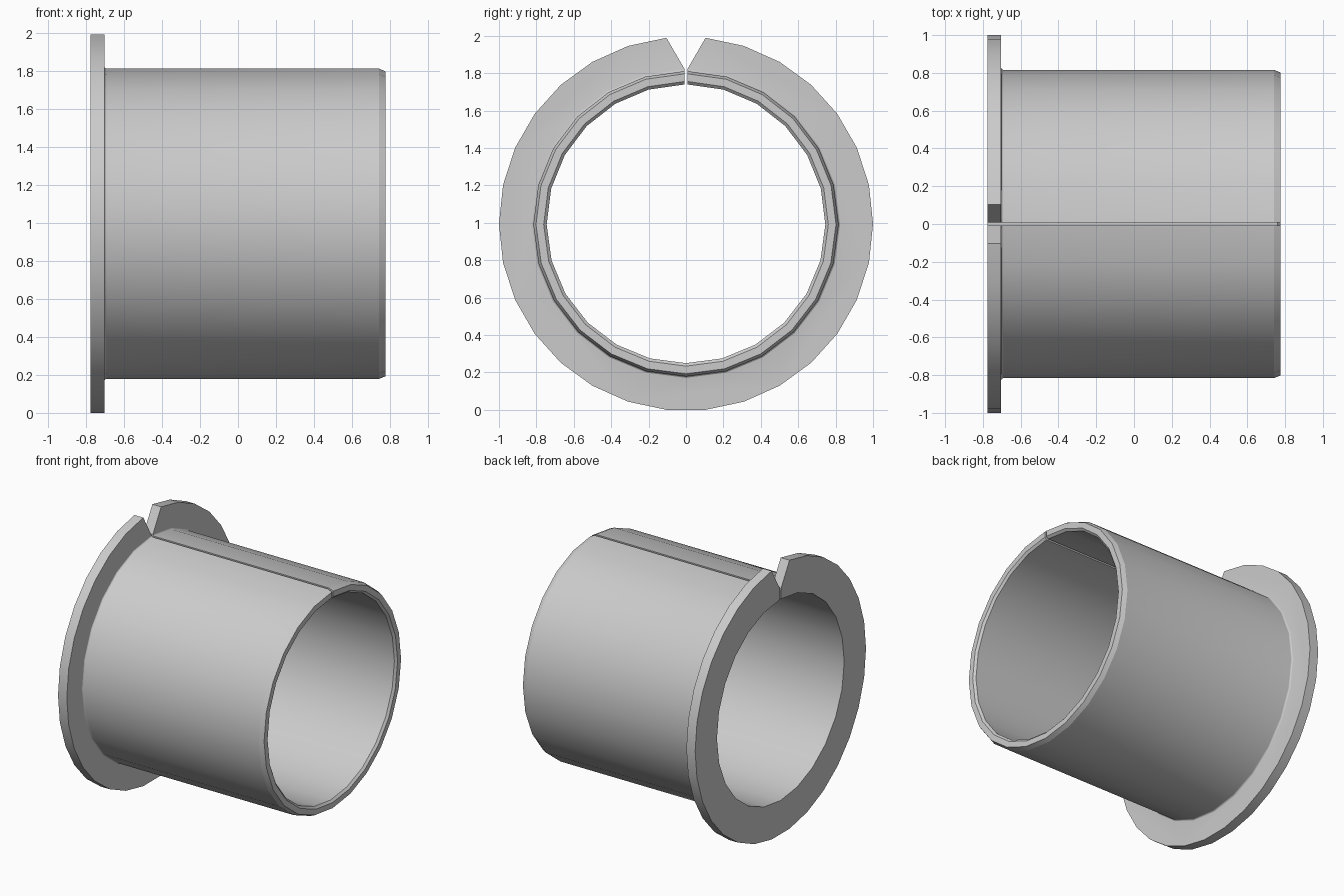
import bpy, bmesh, math

cube = bpy.data.objects.get("Cube")
if cube:
    bpy.data.objects.remove(cube, do_unlink=True)

CZ = math.cos(math.radians(6))      # axis height, flange flat rests on the floor
SLIT = math.asin(0.008 / 0.815)     # half angle of the slit
X_BACK, X_FACE, X_END = -0.775, -0.703, 0.775

grey = bpy.data.materials.new("light grey")
grey.use_nodes = True
colour = (0.6, 0.6, 0.6, 1)
grey.diffuse_color = colour
grey.node_tree.nodes["Principled BSDF"].inputs["Base Color"].default_value = colour

bm = bmesh.new()


def arc(x, r, half_gap, segments):
    """Ring of vertices around the x axis, open at the top."""
    start = math.pi / 2 + half_gap
    step = (2 * math.pi - 2 * half_gap) / segments
    return [bm.verts.new((x, r * math.cos(start + i * step),
                          CZ + r * math.sin(start + i * step)))
            for i in range(segments + 1)]


def bridge(a, b):
    for i in range(len(a) - 1):
        bm.faces.new((a[i], a[i + 1], b[i + 1], b[i]))


# Sleeve cross-section: bore, chamfered end, outside, small fillet, flange back
fillet = [(X_FACE + 0.012 * (1 - math.sin(t)), 0.828 - 0.012 * math.cos(t))
          for t in (math.radians(d) for d in (0, 22.5, 45, 67.5, 90))]
fillet = [(x, r) for x, r in fillet]
profile = [(X_BACK, 0.745), (X_END - 0.015, 0.745), (X_END, 0.761),
           (X_END, 0.802), (X_END - 0.033, 0.816)] + fillet + [(X_BACK, 0.828)]
rings = [arc(x, r, SLIT, 24) for x, r in profile]
for a, b in zip(rings[:-2], rings[1:-1]):
    bridge(a, b)
bridge(rings[-1], rings[0])

# Flange rim and its two flat sides, with a V notch at the top
rim_back = arc(X_BACK, 1.0, math.radians(6), 29)
rim_face = arc(X_FACE, 1.0, math.radians(6), 29)
bridge(rim_back, rim_face)
bm.faces.new(rim_back + rings[-1][::-1])
bm.faces.new(rim_face + rings[-2][::-1])

# Slit walls and notch walls
for end in (0, -1):
    bm.faces.new([ring[end] for ring in rings])
    bm.faces.new((rings[-1][end], rings[-2][end], rim_face[end], rim_back[end]))

bmesh.ops.recalc_face_normals(bm, faces=bm.faces[:])
big = [f for f in bm.faces if len(f.verts) > 4]
bmesh.ops.triangulate(bm, faces=big, ngon_method='EAR_CLIP')

mesh = bpy.data.meshes.new("flanged_split_sleeve")
bm.to_mesh(mesh)
bm.free()
mesh.materials.append(grey)
sleeve = bpy.data.objects.new("flanged_split_sleeve", mesh)
bpy.context.collection.objects.link(sleeve)

# Smooth round walls, crisp edges
bpy.ops.object.select_all(action='DESELECT')
sleeve.select_set(True)
bpy.context.view_layer.objects.active = sleeve
bpy.ops.object.shade_smooth_by_angle(angle=math.radians(22.6))
